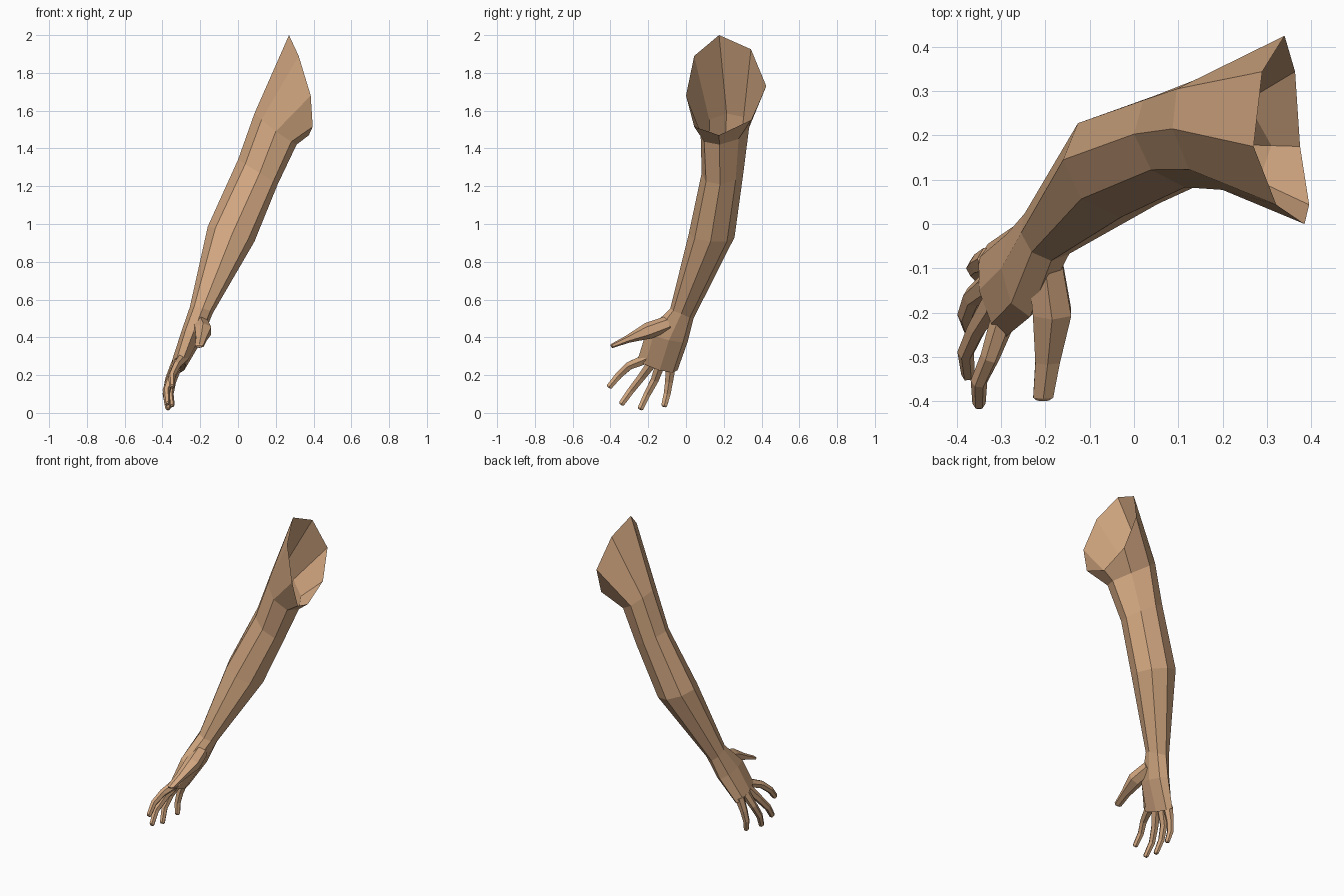
import bpy
import bmesh
import math
from mathutils import Vector

default_cube = bpy.data.objects.get("Cube")
if default_cube:
    bpy.data.objects.remove(default_cube, do_unlink=True)

# Skin material
SKIN = (0.65, 0.39, 0.22, 1.0)
skin = bpy.data.materials.new("warm skin")
skin.use_nodes = True
skin.diffuse_color = SKIN
shader = skin.node_tree.nodes["Principled BSDF"]
shader.inputs["Base Color"].default_value = SKIN
shader.inputs["Roughness"].default_value = 0.8


def loft(name, rings, cap_start=True):
    """Skin a list of equal-length rings into one flat-shaded object."""
    bm = bmesh.new()
    loops = [[bm.verts.new(point) for point in ring] for ring in rings]
    for lower, upper in zip(loops, loops[1:]):
        count = len(lower)
        for i in range(count):
            j = (i + 1) % count
            bm.faces.new((lower[i], lower[j], upper[j], upper[i]))
    bm.faces.new(loops[-1])
    if cap_start:
        bm.faces.new(list(reversed(loops[0])))
    bmesh.ops.recalc_face_normals(bm, faces=bm.faces)
    mesh = bpy.data.meshes.new(name)
    bm.to_mesh(mesh)
    bm.free()
    mesh.materials.append(skin)
    obj = bpy.data.objects.new(name, mesh)
    bpy.context.collection.objects.link(obj)
    return obj


def octagon(outer, front, inner, back):
    """Eight-sided section through four cardinal points."""
    corners = [Vector(p) for p in (outer, front, inner, back)]
    centre = sum(corners, Vector()) / len(corners)
    ring = []
    for i, corner in enumerate(corners):
        following = corners[(i + 1) % len(corners)]
        diagonal = (corner - centre) + (following - centre)
        ring += [corner, centre + diagonal * math.sqrt(0.5)]
    return ring


def digit(name, path, widths, depths, sides=6):
    """Tapered finger along a path, with a small chamfered tip."""
    points = [Vector(p) for p in path]
    last = (points[-1] - points[-2]).normalized()
    points.append(points[-1] + last * 0.008)
    widths = widths + [widths[-1] * 0.6]
    depths = depths + [depths[-1] * 0.6]
    rings = []
    for i, point in enumerate(points):
        ahead = points[min(i + 1, len(points) - 1)]
        behind = points[max(i - 1, 0)]
        along = (ahead - behind).normalized()
        if name == "thumb":
            across = Vector((1, 0, 0))
        else:
            across = along.cross(Vector((1, 0, 0))).normalized()
        normal = along.cross(across).normalized()
        ring = []
        for k in range(sides):
            angle = math.tau * (k + 0.5) / sides
            ring.append(point + across * widths[i] * math.cos(angle)
                        + normal * depths[i] * math.sin(angle))
        rings.append(ring)
    return loft(name, rings)


# Arm and palm: sections from the open shoulder down to the knuckles
shoulder = octagon((0.27, 0.175, 2.0), (0.385, 0, 1.68),
                   (0.375, 0.175, 1.47), (0.34, 0.425, 1.73))
upper_arm = octagon((0.087, 0.215, 1.585), (0.2, 0.077, 1.49),
                    (0.31, 0.177, 1.42), (0.16, 0.334, 1.51))
elbow = octagon((0, 0.203, 1.34), (0.115, 0.083, 1.27),
                (0.21, 0.18, 1.21), (0.09, 0.305, 1.28))
forearm = octagon((-0.16, 0.145, 0.987), (-0.03, 0.015, 0.95),
                  (0.087, 0.13, 0.907), (-0.04, 0.257, 0.93))
wrist = octagon((-0.255, -0.02, 0.56), (-0.187, -0.083, 0.553),
                (-0.135, -0.025, 0.525), (-0.21, 0.04, 0.5))
palm = octagon((-0.3, -0.1, 0.43), (-0.235, -0.21, 0.43),
               (-0.19, -0.09, 0.385), (-0.25, 0.01, 0.38))
knuckles = octagon((-0.35, -0.15, 0.275), (-0.29, -0.255, 0.285),
                   (-0.285, -0.14, 0.225), (-0.33, -0.045, 0.225))
loft("arm_and_palm",
     [shoulder, upper_arm, elbow, forearm, wrist, palm, knuckles],
     cap_start=False)

# Four fingers, gently curled
finger_paths = {
    "index_finger": [(-0.29, -0.2, 0.29), (-0.325, -0.3, 0.25),
                     (-0.35, -0.355, 0.2), (-0.35, -0.405, 0.14)],
    "middle_finger": [(-0.315, -0.175, 0.27), (-0.355, -0.235, 0.19),
                      (-0.38, -0.29, 0.12), (-0.375, -0.34, 0.05)],
    "ring_finger": [(-0.325, -0.135, 0.26), (-0.365, -0.165, 0.175),
                    (-0.38, -0.205, 0.1), (-0.37, -0.24, 0.025)],
    "little_finger": [(-0.325, -0.08, 0.25), (-0.35, -0.09, 0.165),
                      (-0.36, -0.1, 0.1), (-0.35, -0.115, 0.04)],
}
for finger, path in finger_paths.items():
    digit(finger, path, [0.03, 0.024, 0.021, 0.018], [0.03, 0.022, 0.019, 0.015])

# Thumb with a broad fleshy root
digit("thumb",
      [(-0.2, -0.09, 0.475), (-0.185, -0.2, 0.435),
       (-0.195, -0.31, 0.39), (-0.205, -0.39, 0.355)],
      [0.045, 0.05, 0.032, 0.026], [0.04, 0.044, 0.02, 0.012])
